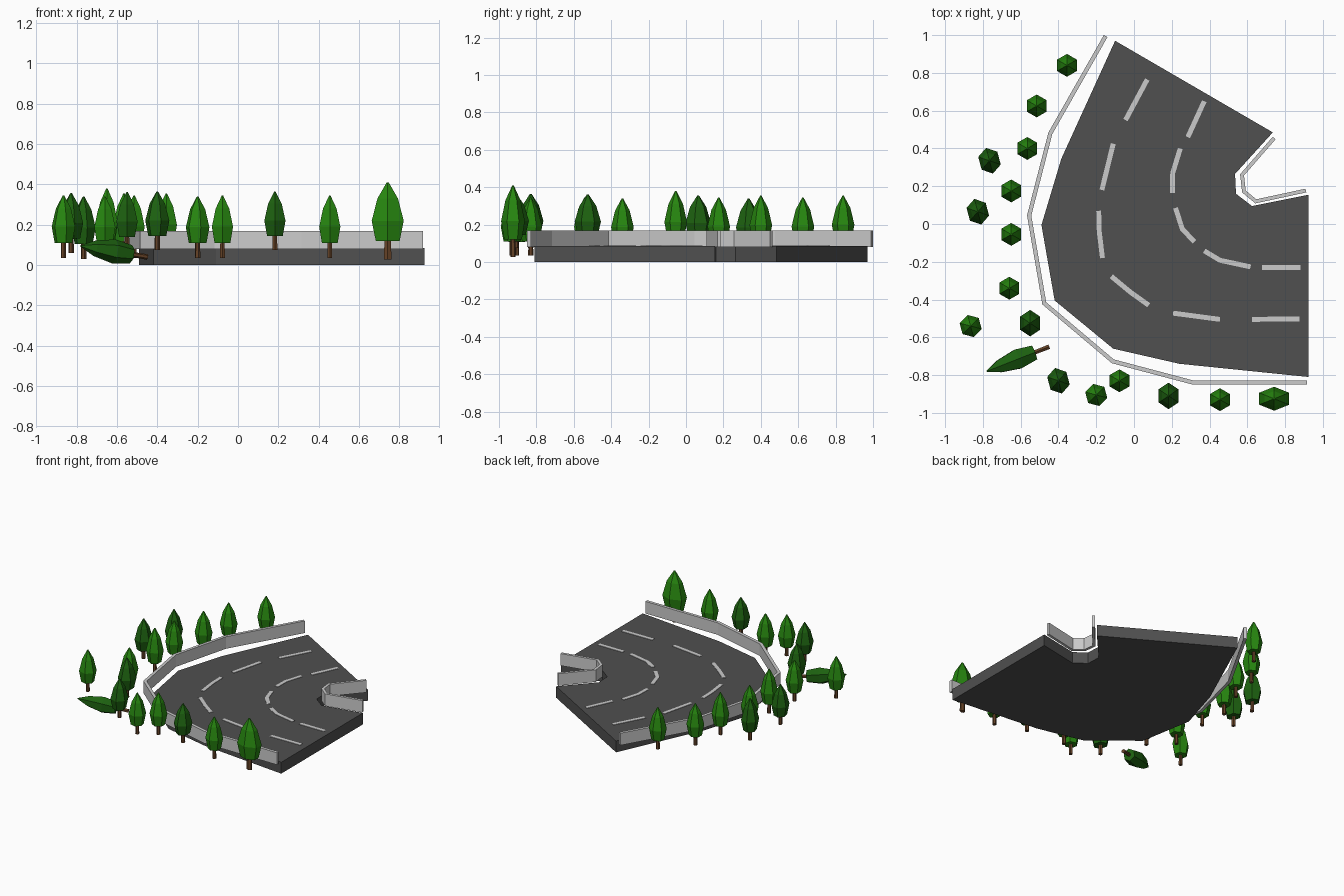
import bpy, bmesh, math
from mathutils import Vector, Matrix

if "Cube" in bpy.data.objects:
    bpy.data.objects.remove(bpy.data.objects["Cube"])


def material(name, rgb):
    m = bpy.data.materials.new(name)
    m.diffuse_color = (*rgb, 1)
    m.use_nodes = True
    m.node_tree.nodes["Principled BSDF"].inputs["Base Color"].default_value = m.diffuse_color
    return m


ASPHALT = material("asphalt", (0.08, 0.08, 0.08))
GREEN = material("leaf_green", (0.02, 0.24, 0.005))
DARK = material("leaf_dark_green", (0.012, 0.12, 0.005))
BROWN = material("bark", (0.13, 0.055, 0.02))


def finish(bm, name, mats=()):
    bmesh.ops.recalc_face_normals(bm, faces=bm.faces)
    me = bpy.data.meshes.new(name)
    bm.to_mesh(me)
    bm.free()
    ob = bpy.data.objects.new(name, me)
    bpy.context.collection.objects.link(ob)
    for m in mats:
        me.materials.append(m)
    return ob


def prism(name, outline, z0, z1, mats=()):
    """Closed outline extruded from z0 to z1."""
    bm = bmesh.new()
    face = bm.faces.new([bm.verts.new((x, y, z0)) for x, y in outline])
    ext = bmesh.ops.extrude_face_region(bm, geom=[face])
    verts = [g for g in ext["geom"] if isinstance(g, bmesh.types.BMVert)]
    bmesh.ops.translate(bm, verts=verts, vec=(0, 0, z1 - z0))
    return finish(bm, name, mats)


def strip(name, path, width, z0, z1):
    """Mitred strip of constant width along an open path."""
    p = [Vector(q) for q in path]
    left, right = [], []
    for i, q in enumerate(p):
        a = (p[i] - p[i - 1]).normalized() if i else (p[1] - p[0]).normalized()
        b = (p[i + 1] - p[i]).normalized() if i < len(p) - 1 else a
        na, nb = Vector((-a.y, a.x)), Vector((-b.y, b.x))
        n = (na + nb).normalized()
        n *= width / 2 / n.dot(na)
        left.append(q + n)
        right.append(q - n)
    return prism(name, left + right[::-1], z0, z1)


# Road slab
prism("road", [(-0.10, 0.97), (0.735, 0.485), (0.535, 0.265), (0.54, 0.16),
               (0.625, 0.095), (0.925, 0.155), (0.925, -0.81), (0.24, -0.74),
               (-0.11, -0.66), (-0.42, -0.405), (-0.49, -0.005), (-0.385, 0.345)],
      0, 0.085, [ASPHALT])

# Barriers along both edges
strip("outer_barrier", [(-0.15, 0.995), (-0.443, 0.48), (-0.555, 0.045), (-0.475, -0.42),
                        (-0.112, -0.727), (0.315, -0.84), (0.917, -0.84)], 0.022, 0.08, 0.17)
strip("inner_barrier", [(0.742, 0.455), (0.572, 0.26), (0.582, 0.172),
                        (0.645, 0.12), (0.91, 0.177)], 0.02, 0.08, 0.17)

# Lane dashes
dashes = [
    [(0.07, 0.765), (-0.045, 0.55)],
    [(-0.11, 0.425), (-0.17, 0.18)],
    [(-0.187, 0.07), (-0.184, -0.04), (-0.167, -0.18)],
    [(-0.12, -0.277), (-0.02, -0.36), (0.078, -0.43)],
    [(0.207, -0.472), (0.455, -0.505)],
    [(0.625, -0.505), (0.875, -0.502)],
    [(0.372, 0.65), (0.285, 0.46)],
    [(0.245, 0.40), (0.205, 0.27), (0.203, 0.165)],
    [(0.22, 0.085), (0.255, -0.025), (0.32, -0.095)],
    [(0.372, -0.142), (0.455, -0.192), (0.617, -0.227)],
    [(0.677, -0.23), (0.882, -0.23)],
]
for d in dashes:
    strip("lane_dash", d, 0.026, 0.08, 0.088)


def tree(name, leaf, matrix):
    """Six-sided tree of unit height: trunk with a faceted crown."""
    bm = bmesh.new()

    def lathe(profile, mat):
        rings = [[bm.verts.new((r * math.cos(math.radians(30 + 60 * k)),
                                r * math.sin(math.radians(30 + 60 * k)), z))
                  for k in range(6)] for r, z in profile]
        faces = [bm.faces.new(rings[0]), bm.faces.new(rings[-1])]
        for a, b in zip(rings, rings[1:]):
            for k in range(6):
                j = (k + 1) % 6
                faces.append(bm.faces.new((a[k], a[j], b[j], b[k])))
        for f in faces:
            f.material_index = mat

    lathe([(0.045, 0), (0.04, 0.27)], 0)
    lathe([(0.145, 0.24), (0.195, 0.5), (0.125, 0.79), (0.012, 1.0)], 1)
    bm.transform(matrix)
    return finish(bm, name, [BROWN, leaf])


# Standing trees: x, y, base z, top z, dark?
trees = [
    (-0.355, 0.84, 0.045, 0.355, 0), (-0.515, 0.625, 0.035, 0.345, 0),
    (-0.565, 0.40, 0.04, 0.355, 0), (-0.765, 0.335, 0.03, 0.34, 1),
    (-0.65, 0.175, 0.035, 0.345, 0), (-0.827, 0.065, 0.06, 0.357, 1),
    (-0.65, -0.055, 0.05, 0.38, 0), (-0.66, -0.34, 0.035, 0.34, 0),
    (-0.55, -0.525, 0.07, 0.362, 1), (-0.865, -0.54, 0.035, 0.345, 0),
    (-0.40, -0.83, 0.075, 0.365, 1), (-0.20, -0.905, 0.035, 0.34, 0),
    (-0.077, -0.83, 0.035, 0.345, 0), (0.183, -0.91, 0.075, 0.365, 1),
    (0.455, -0.93, 0.035, 0.345, 0), (0.742, -0.925, 0.028, 0.41, 0),
]
for i, (x, y, z0, z1, dark) in enumerate(trees):
    sx, sy = 0.31, 0.31
    if dark:
        sy = 0.36
    if i == len(trees) - 1:
        sx, sy = 0.47, 0.325
    spin = 15 if i in (3, 5, 9, 10, 11) else 0
    tree("tree", DARK if dark else GREEN,
         Matrix.Translation((x, y, z0)) @ Matrix.Rotation(math.radians(spin), 4, "Z")
         @ Matrix.Diagonal((sx, sy, z1 - z0, 1)))

# Fallen tree
foot, tip = Vector((-0.45, -0.65, 0.04)), Vector((-0.78, -0.78, 0.095))
axis = tip - foot
tree("fallen_tree", DARK,
     Matrix.Translation(foot) @ axis.to_track_quat("Z", "Y").to_matrix().to_4x4()
     @ Matrix.Diagonal((0.31, 0.31, axis.length, 1)))
